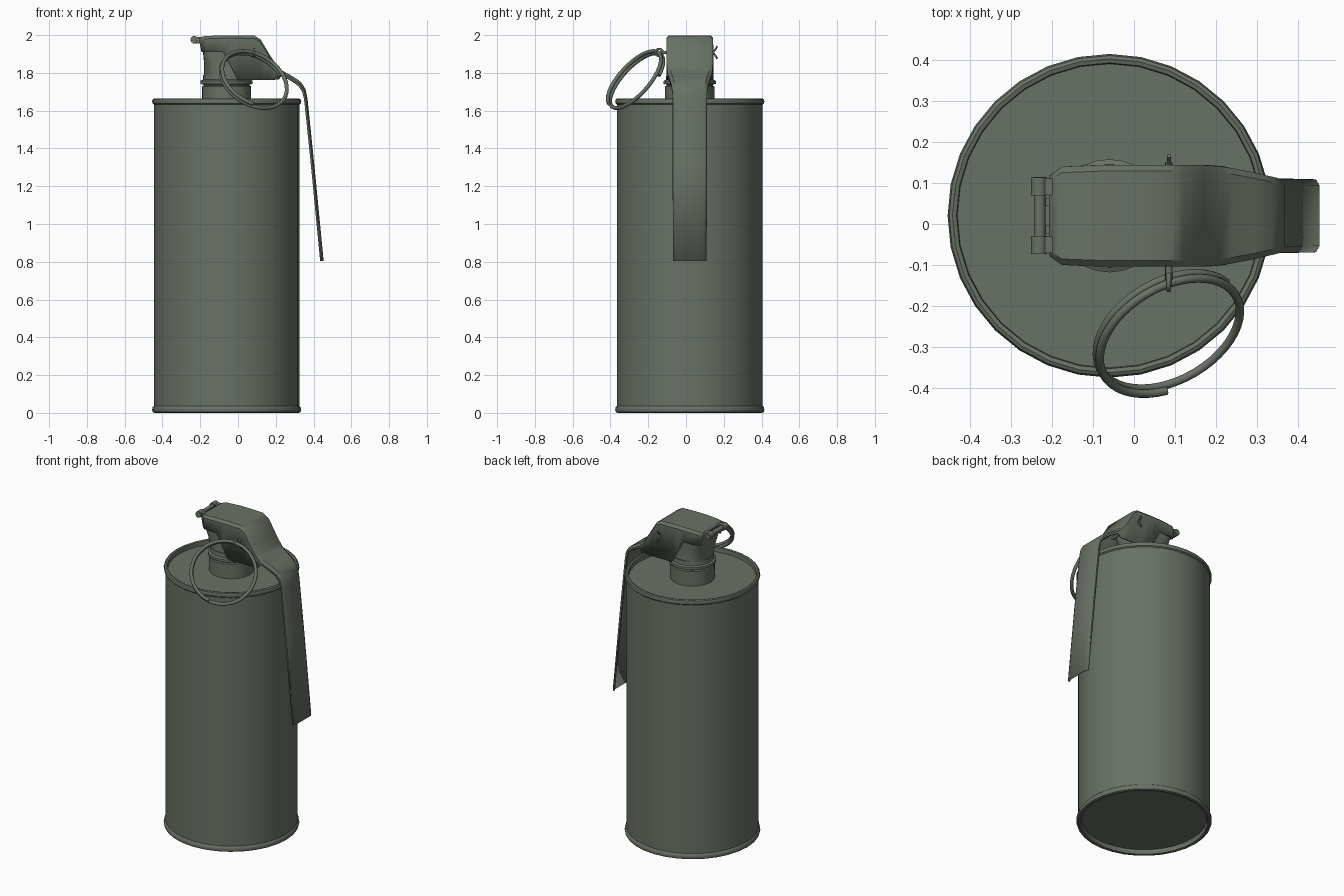
import bpy, bmesh, math
from mathutils import Vector

if "Cube" in bpy.data.objects:
    bpy.data.objects.remove(bpy.data.objects["Cube"])

CX, CY = -0.06, 0.02   # axis of the can

olive = bpy.data.materials.new("olive grey")
olive.diffuse_color = (0.141, 0.166, 0.133, 1)
olive.use_nodes = True
olive.node_tree.nodes["Principled BSDF"].inputs["Base Color"].default_value = olive.diffuse_color


def finish(name, bm, angle=35, recalc=True):
    if recalc:
        bmesh.ops.recalc_face_normals(bm, faces=bm.faces)
    me = bpy.data.meshes.new(name)
    bm.to_mesh(me)
    bm.free()
    me.materials.append(olive)
    ob = bpy.data.objects.new(name, me)
    bpy.context.collection.objects.link(ob)
    bpy.ops.object.select_all(action='DESELECT')
    ob.select_set(True)
    bpy.context.view_layer.objects.active = ob
    bpy.ops.object.shade_smooth_by_angle(angle=math.radians(angle))
    return ob


def loft(name, rings, closed=True, caps=True, angle=35):
    bm = bmesh.new()
    vs = [[bm.verts.new(p) for p in r] for r in rings]
    n = len(rings[0])
    for a, b in zip(vs, vs[1:]):
        for i in range(n if closed else n - 1):
            j = (i + 1) % n
            bm.faces.new((a[i], a[j], b[j], b[i]))
    if caps:
        bm.faces.new(vs[0][::-1])
        bm.faces.new(vs[-1])
    return finish(name, bm, angle)


def lathe(name, profile, seg):
    rings = [[(CX + r * math.cos(t), CY + r * math.sin(t), z)
              for t in (math.tau * i / seg for i in range(seg))] for r, z in profile]
    return loft(name, rings)


def tube(name, points, r, seg=10):
    pts = [Vector(p) for p in points]
    rings = []
    side = None
    for i, p in enumerate(pts):
        d = (pts[min(i + 1, len(pts) - 1)] - pts[max(i - 1, 0)]).normalized()
        if side is None:
            side = d.orthogonal()
        side = (side - d * side.dot(d)).normalized()
        up = d.cross(side)
        rings.append([p + r * (math.cos(math.tau * k / seg) * side + math.sin(math.tau * k / seg) * up)
                      for k in range(seg)])
    return loft(name, rings, angle=50)


def box(name, lo, hi):
    rings = [[(lo[0], lo[1], z), (hi[0], lo[1], z), (hi[0], hi[1], z), (lo[0], hi[1], z)]
             for z in (lo[2], hi[2])]
    return loft(name, rings)


# Can with rolled rims and recessed ends
lathe("can", [(0.365, 0.03), (0.37, 0.003), (0.38, 0), (0.391, 0.004), (0.395, 0.015),
              (0.392, 0.03), (0.385, 0.037), (0.385, 1.632), (0.392, 1.638), (0.395, 1.65),
              (0.391, 1.661), (0.383, 1.665), (0.373, 1.662), (0.371, 1.635)], 32)

# Threaded neck with collar
lathe("neck", [(0.13, 1.62), (0.13, 1.728), (0.122, 1.733), (0.122, 1.738), (0.138, 1.742),
               (0.138, 1.758), (0.126, 1.764), (0.124, 1.79)], 28)


# Fuse head: round at the neck, squared at the top
def squircle(cx, hx, hy, z, p, seg=32):
    out = []
    for i in range(seg):
        t = math.tau * (i + 0.5) / seg
        c, s = math.cos(t), math.sin(t)
        out.append((cx + hx * math.copysign(abs(c) ** p, c),
                    CY + hy * math.copysign(abs(s) ** p, s), z))
    return out


loft("fuse_head", [squircle(-0.06, 0.122, 0.122, 1.765, 1.0),
                   squircle(-0.058, 0.122, 0.114, 1.80, 0.8),
                   squircle(-0.053, 0.128, 0.11, 1.86, 0.5),
                   squircle(-0.05, 0.135, 0.112, 1.905, 0.3),
                   squircle(-0.05, 0.14, 0.112, 1.975, 0.2)])

# Safety lever: folded channel (top x, z, side bottom x, z, half width)
stations = [
    (-0.205, 1.982, -0.19, 1.91, 0.095), (-0.175, 1.990, -0.17, 1.91, 0.115),
    (-0.08, 1.994, -0.08, 1.91, 0.119), (-0.03, 1.994, -0.035, 1.83, 0.119),
    (0.0, 1.994, 0.0, 1.762, 0.119), (0.085, 1.992, 0.085, 1.762, 0.119),
    (0.115, 1.974, 0.12, 1.762, 0.119), (0.165, 1.89, 0.17, 1.762, 0.119),
    (0.205, 1.832, 0.215, 1.765, 0.116), (0.235, 1.806, 0.232, 1.785, 0.112),
    (0.29, 1.776, 0.282, 1.757, 0.102), (0.33, 1.748, 0.32, 1.73, 0.093),
    (0.353, 1.712, 0.34, 1.70, 0.088), (0.363, 1.66, 0.35, 1.66, 0.085),
    (0.40, 1.30, 0.387, 1.30, 0.085), (0.448, 0.805, 0.435, 0.803, 0.084)]
rings = []
for x, z, bx, bz, w in stations:
    d = Vector((bx - x, 0, bz - z))
    e = d.normalized() * min(0.012, d.length * 0.5)
    rings.append([(bx, CY - w, bz), (x + e.x, CY - w, z + e.z), (x, CY - w + 0.012, z),
                  (x, CY + w - 0.012, z), (x + e.x, CY + w, z + e.z), (bx, CY + w, bz)])
lever = loft("safety_lever", rings, closed=False, caps=False, angle=30)
mod = lever.modifiers.new("sheet", 'SOLIDIFY')
mod.thickness = 0.011
mod.offset = 0

# Hinge pin, its end curls and the middle prongs
tube("hinge_pin", [(-0.23, -0.072, 1.976), (-0.23, 0.115, 1.976)], 0.014, 12)
for s in (-1, 1):
    y = CY + s * 0.071
    tube("hinge_curl", [(-0.232, y - 0.022, 1.976), (-0.232, y + 0.022, 1.976)], 0.02, 12)
    box("hinge_tab", (-0.232, y - 0.02, 1.978), (-0.175, y + 0.02, 1.989))
    y = CY + s * 0.034
    box("hinge_prong", (-0.235, y - 0.01, 1.955), (-0.175, y + 0.01, 1.972))

# Cotter pin through the head with splayed tails and an eye
PX, PZ = 0.085, 1.908
tube("cotter_pin", [(PX, -0.135, PZ), (PX, 0.15, PZ)], 0.009)
for s in (-1, 1):
    tube("cotter_tail", [(PX, 0.14, PZ + s * 0.004), (PX, 0.153, PZ + s * 0.012),
                         (PX, 0.166, PZ + s * 0.034)], 0.005, 8)
tube("cotter_eye", [(PX, -0.142 + 0.019 * math.cos(math.tau * i / 16),
                     PZ + 0.019 * math.sin(math.tau * i / 16)) for i in range(17)], 0.006, 8)

# Split pull ring, coiled nearly twice
n = Vector((0.39, -0.676, 0.614)).normalized()
u = (Vector((0, 1, 0)) - n * n.y).normalized()
v = n.cross(u)
mid = Vector((0.085, -0.267, 1.763))
turns, steps = 1.65, 80
coil = []
for i in range(steps + 1):
    f = i / steps
    a = math.tau * turns * f - 0.6
    coil.append(mid + 0.188 * (math.cos(a) * u + math.sin(a) * v) + n * (f - 0.5) * 0.03)
tube("pull_ring", coil, 0.0105, 10)
